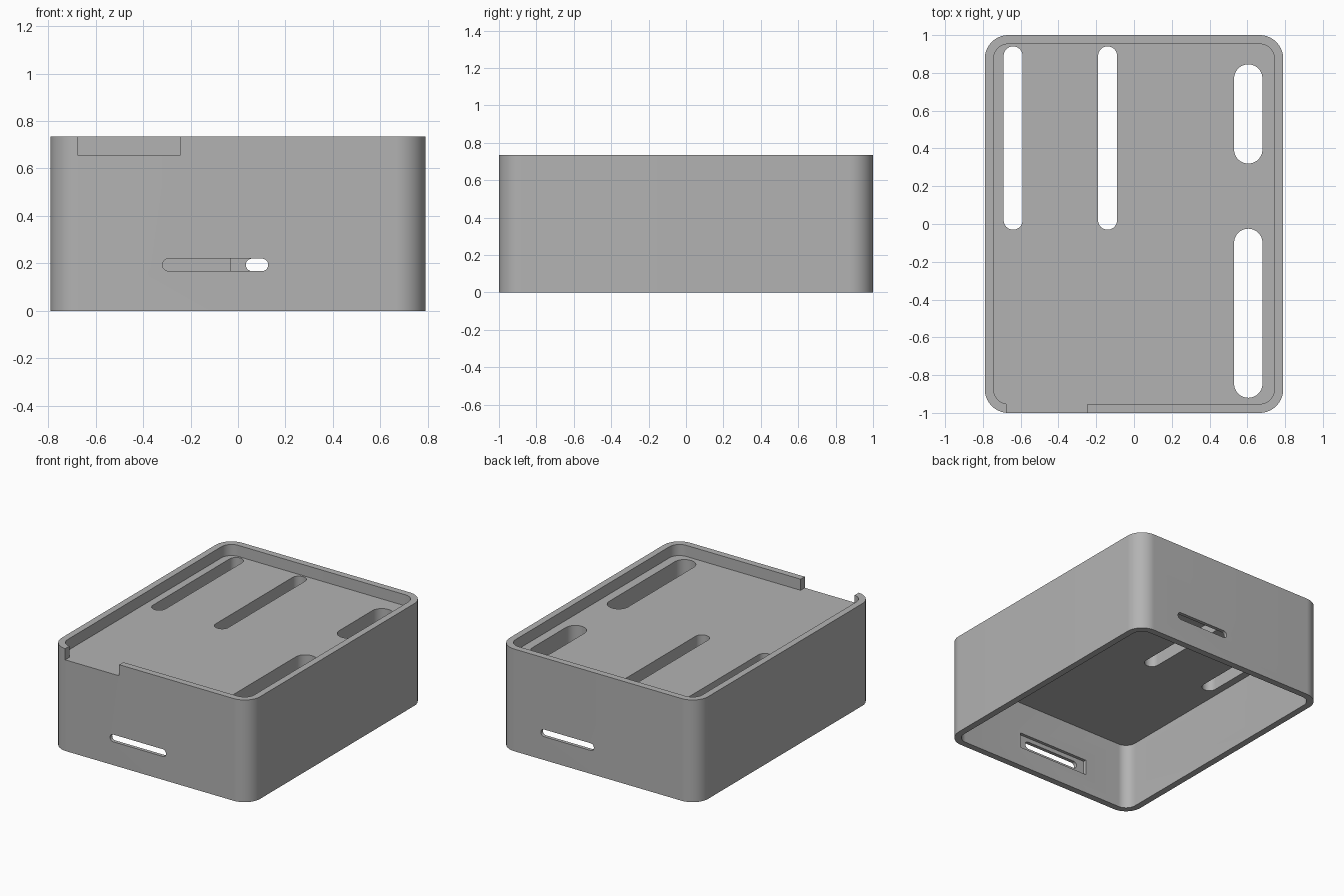
import bpy, bmesh
from math import pi, cos, sin
from mathutils import Matrix, Vector

cube = bpy.data.objects.get("Cube")
if cube:
    bpy.data.objects.remove(cube, do_unlink=True)

grey = bpy.data.materials.new("mid grey plastic")
grey.use_nodes = True
colour = (0.45, 0.45, 0.45, 1)
grey.diffuse_color = colour
grey.node_tree.nodes["Principled BSDF"].inputs["Base Color"].default_value = colour

AXES = {"z": Matrix.Identity(3),
        "y": Matrix(((1, 0, 0), (0, 0, -1), (0, 1, 0))),
        "x": Matrix(((0, 0, 1), (1, 0, 0), (0, 1, 0)))}


def rounded_prism(name, u, v, w, radius, axis="z", steps=12):
    """Rounded rectangle spanning u by v, extruded over w along an axis.
    (u, v) is (x, y) for z, (x, z) for y with w = -y, and (y, z) for x."""
    bm = bmesh.new()
    outline = []
    corners = ((u[1], v[1], -1, -1), (u[0], v[1], 1, -1),
               (u[0], v[0], 1, 1), (u[1], v[0], -1, 1))
    for k, (cu, cv, su, sv) in enumerate(corners):
        n = steps if radius else 0
        for i in range(n + 1):
            a = (k + (i / n if n else 0)) * pi / 2
            outline.append((cu + radius * (su + cos(a)), cv + radius * (sv + sin(a))))
    base = bm.faces.new([bm.verts.new((a, b, w[0])) for a, b in outline])
    top = bmesh.ops.extrude_face_region(bm, geom=[base])["geom"]
    bmesh.ops.translate(bm, vec=Vector((0, 0, w[1] - w[0])),
                        verts=[e for e in top if isinstance(e, bmesh.types.BMVert)])
    bm.transform(AXES[axis].to_4x4())
    bmesh.ops.recalc_face_normals(bm, faces=bm.faces)
    mesh = bpy.data.meshes.new(name)
    bm.to_mesh(mesh)
    bm.free()
    obj = bpy.data.objects.new(name, mesh)
    bpy.context.collection.objects.link(obj)
    mesh.materials.append(grey)
    return obj


W, L, H = 0.79, 1.0, 0.735
WALL, DECK, CEILING = 0.047, 0.655, 0.48
IW, IL = W - WALL, L - WALL

case = rounded_prism("case", (-W, W), (-L, L), (0, H), 0.125, steps=20)

# Cavity below and shallow tray above the thick deck
cutters = [
    rounded_prism("cavity_cutter", (-IW, IW), (-IL, IL), (-0.1, CEILING), 0.078),
    rounded_prism("tray_cutter", (-IW, IW), (-IL, IL), (DECK, 1), 0.078),
    rounded_prism("rim_notch_cutter", (-0.675, -0.245), (-1.1, -0.9), (DECK, 1), 0),
]

# Long slots through the deck
for x, width, y in ((-0.64, 0.1, (-0.03, 0.94)), (-0.14, 0.1, (-0.03, 0.94)),
                    (0.605, 0.15, (0.32, 0.845)), (0.605, 0.15, (-0.92, -0.025))):
    cutters.append(rounded_prism("deck_slot_cutter", (x - width / 2, x + width / 2), y,
                                 (0.4, 0.7), width / 2 - 0.0005))

# End wall slots, each with a rectangular pocket on the inside
for end, x in (("front", (-0.318, 0.127)), ("back", (0.033, 0.455))):
    s = 1 if end == "front" else -1
    cutters.append(rounded_prism(end + "_slot_cutter", x, (0.168, 0.22),
                                 sorted((s * 0.9, s * 1.1)), 0.0255, "y"))
    cutters.append(rounded_prism(end + "_pocket_cutter", (x[0] - 0.062, x[1] + 0.062),
                                 (0.14, 0.25), sorted((s * 0.9, s * 0.975)), 0, "y"))

# Window in the side wall
cutters.append(rounded_prism("window_cutter", (-0.73, -0.13), (0.175, 0.425),
                             (-0.9, -0.7), 0.03, "x"))

for c in cutters:
    mod = case.modifiers.new(c.name, "BOOLEAN")
    mod.operation, mod.solver, mod.object = "DIFFERENCE", "EXACT", c

# Bake the cuts, then discard the cutters
graph = bpy.context.evaluated_depsgraph_get()
baked = bpy.data.meshes.new_from_object(case.evaluated_get(graph))
case.modifiers.clear()
case.data = baked
for c in cutters:
    bpy.data.objects.remove(c, do_unlink=True)

bpy.ops.object.select_all(action="DESELECT")
case.select_set(True)
bpy.context.view_layer.objects.active = case
bpy.ops.object.shade_smooth_by_angle(angle=pi / 6)
